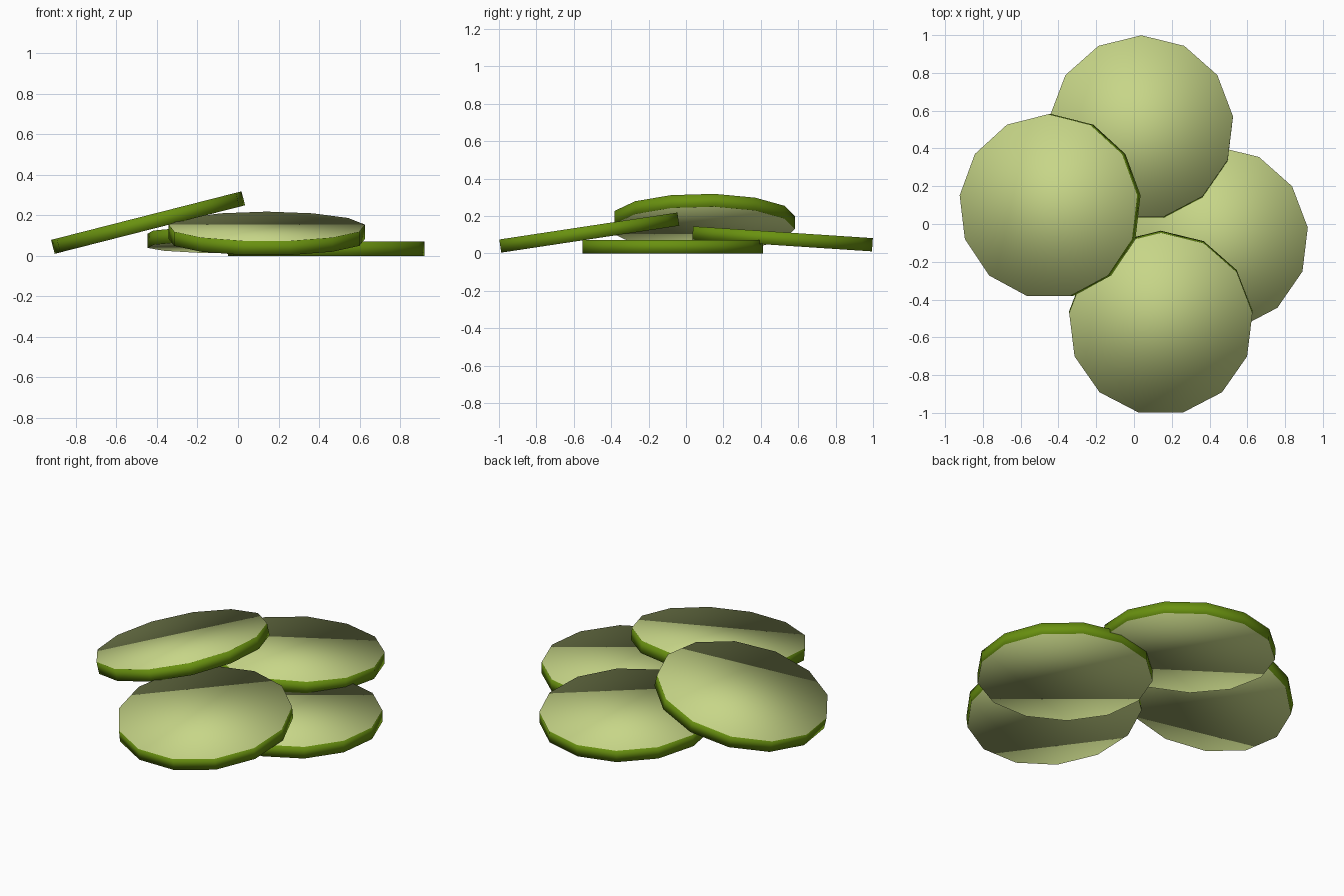
import bpy
import math

if "Cube" in bpy.data.objects:
    bpy.data.objects.remove(bpy.data.objects["Cube"])

SIDES, RADIUS, THICK = 13, 0.4886, 0.071


def material(name, rgb):
    m = bpy.data.materials.new(name)
    m.diffuse_color = (*rgb, 1.0)
    m.use_nodes = True
    m.node_tree.nodes["Principled BSDF"].inputs["Base Color"].default_value = m.diffuse_color
    return m


flesh = material("pale green flesh", (0.57, 0.67, 0.245))
skin = material("dark green skin", (0.141, 0.283, 0.005))


# One round pickle slice: 13-sided disc with one corner pointing to +y
def slice_disc(name, loc, tilt_x=0.0, tilt_y=0.0):
    bpy.ops.mesh.primitive_cylinder_add(vertices=SIDES, radius=RADIUS, depth=THICK)
    ob = bpy.context.object
    ob.name = name
    ob.data.materials.append(flesh)
    ob.data.materials.append(skin)
    # skin on the rim, flesh on both cut faces
    for p in ob.data.polygons:
        p.material_index = 0 if abs(p.normal.z) > 0.5 else 1
        p.use_smooth = True
    ob.location = loc
    ob.rotation_euler = (math.radians(tilt_x), math.radians(tilt_y), 0)
    return ob


# Overlapping pile: one flat, the others leaning on their neighbours
slice_disc("right_slice", (0.435, -0.078, THICK / 2))
slice_disc("back_slice", (0.039, 0.509, 0.078), tilt_x=-3.75)
slice_disc("front_slice", (0.142, -0.524, 0.110), tilt_x=8.6)
slice_disc("left_slice", (-0.444, 0.093, 0.164), tilt_y=-14.3)
